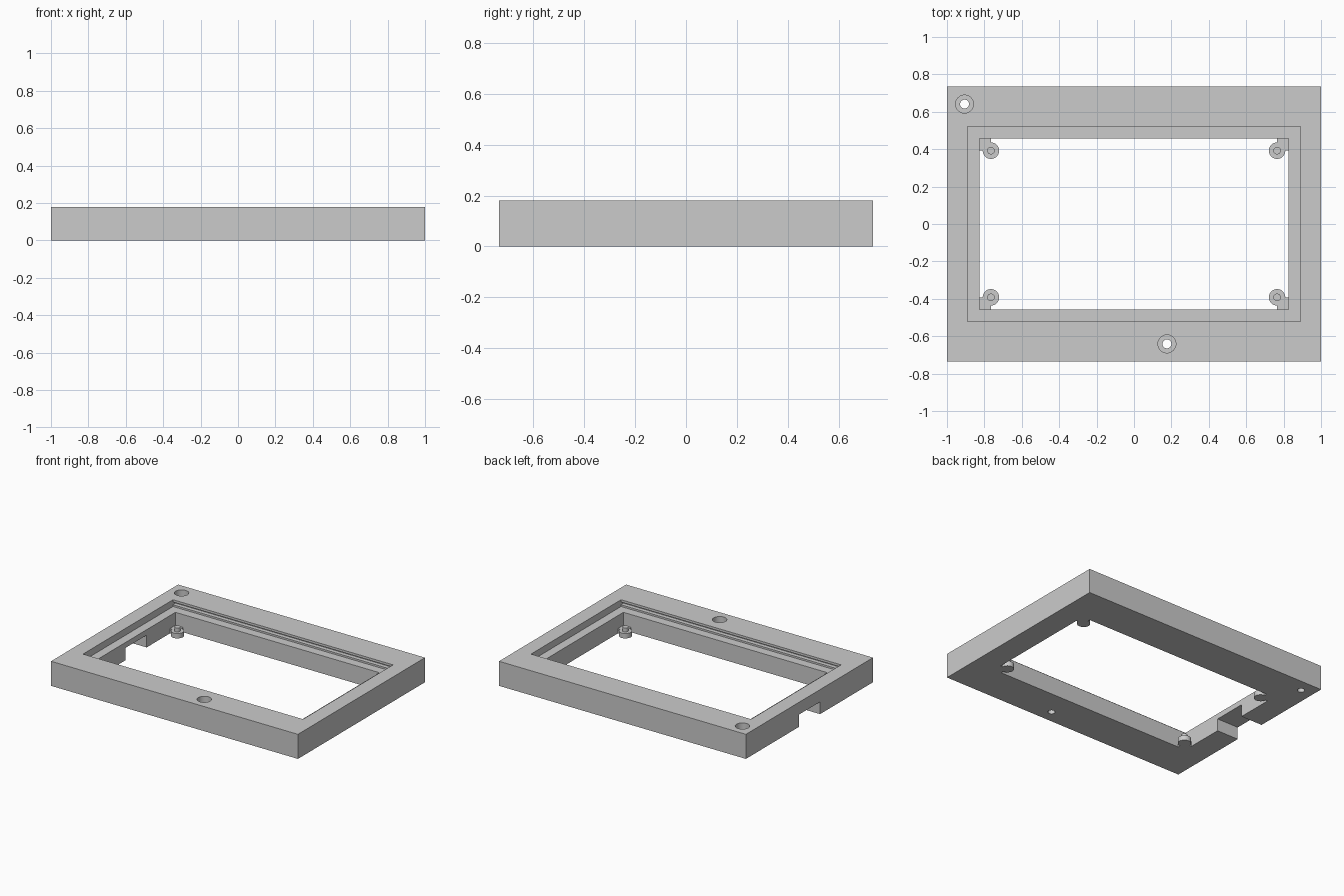
import bpy

if "Cube" in bpy.data.objects:
    bpy.data.objects.remove(bpy.data.objects["Cube"])

H = 0.18            # frame height
OX, OY = 0.826, 0.456   # inner opening half sizes
RX, RY = 0.891, 0.521   # top recess half sizes
LEDGE = 0.13        # height of the recess ledge

grey = bpy.data.materials.new("plain grey")
grey.diffuse_color = (0.6, 0.6, 0.6, 1)
grey.use_nodes = True
grey.node_tree.nodes["Principled BSDF"].inputs["Base Color"].default_value = grey.diffuse_color


def box(name, x0, x1, y0, y1, z0, z1):
    bpy.ops.mesh.primitive_cube_add(size=1, location=((x0 + x1) / 2, (y0 + y1) / 2, (z0 + z1) / 2))
    ob = bpy.context.object
    ob.name = name
    ob.scale = (x1 - x0, y1 - y0, z1 - z0)
    bpy.ops.object.transform_apply(location=True, rotation=False, scale=True)
    ob.data.materials.append(grey)
    return ob


def cyl(name, x, y, r, z0, z1, sides=40):
    bpy.ops.mesh.primitive_cylinder_add(vertices=sides, radius=r, depth=z1 - z0,
                                        location=(x, y, (z0 + z1) / 2))
    ob = bpy.context.object
    ob.name = name
    bpy.ops.object.transform_apply(location=True, rotation=False, scale=True)
    ob.data.materials.append(grey)
    return ob


def combine(target, other, operation):
    mod = target.modifiers.new("combine", 'BOOLEAN')
    mod.operation = operation
    mod.solver = 'EXACT'
    mod.object = other
    bpy.context.view_layer.objects.active = target
    bpy.ops.object.modifier_apply(modifier=mod.name)
    bpy.data.objects.remove(other, do_unlink=True)


def smooth(ob):
    bpy.ops.object.select_all(action='DESELECT')
    ob.select_set(True)
    bpy.context.view_layer.objects.active = ob
    bpy.ops.object.shade_smooth_by_angle()


# frame body with opening and stepped recess
frame = box("frame", -1, 1, -0.735, 0.735, 0, H)
combine(frame, box("opening_cutter", -OX, OX, -OY, OY, -0.1, 0.3), 'DIFFERENCE')
combine(frame, box("recess_cutter", -RX, RX, -RY, RY, LEDGE, 0.3), 'DIFFERENCE')

# panel grooves in the front and back recess walls
for s in (-1, 1):
    ys = sorted((s * (RY - 0.02), s * (RY + 0.03)))
    combine(frame, box("groove_cutter", -RX, RX, ys[0], ys[1], 0.143, 0.163), 'DIFFERENCE')

# cable notch under the left side
combine(frame, box("notch_cutter", -1.1, -OX + 0.02, -0.123, 0.123, -0.1, 0.09), 'DIFFERENCE')

# counterbored screw holes
for x, y in ((-0.906, 0.641), (0.176, -0.641)):
    combine(frame, cyl("bore_cutter", x, y, 0.048, 0.09, 0.3), 'DIFFERENCE')
    combine(frame, cyl("hole_cutter", x, y, 0.024, -0.1, 0.2), 'DIFFERENCE')
smooth(frame)

# corner mounting posts: bracket, round post and locating pin
PX, PY, TOP = 0.765, 0.392, 0.036
for sx, side in ((-1, "left"), (1, "right")):
    for sy, end in ((-1, "front"), (1, "back")):
        xs = sorted((sx * PX, sx * (OX + 0.01)))
        ys = sorted((sy * PY, sy * (OY + 0.01)))
        post = box(f"mounting_post_{end}_{side}", xs[0], xs[1], ys[0], ys[1], 0, TOP)
        combine(post, cyl("round_post", sx * PX, sy * PY, 0.044, 0, TOP), 'UNION')
        combine(post, cyl("pin", sx * PX, sy * PY, 0.02, 0.01, 0.065, 32), 'UNION')
        smooth(post)
